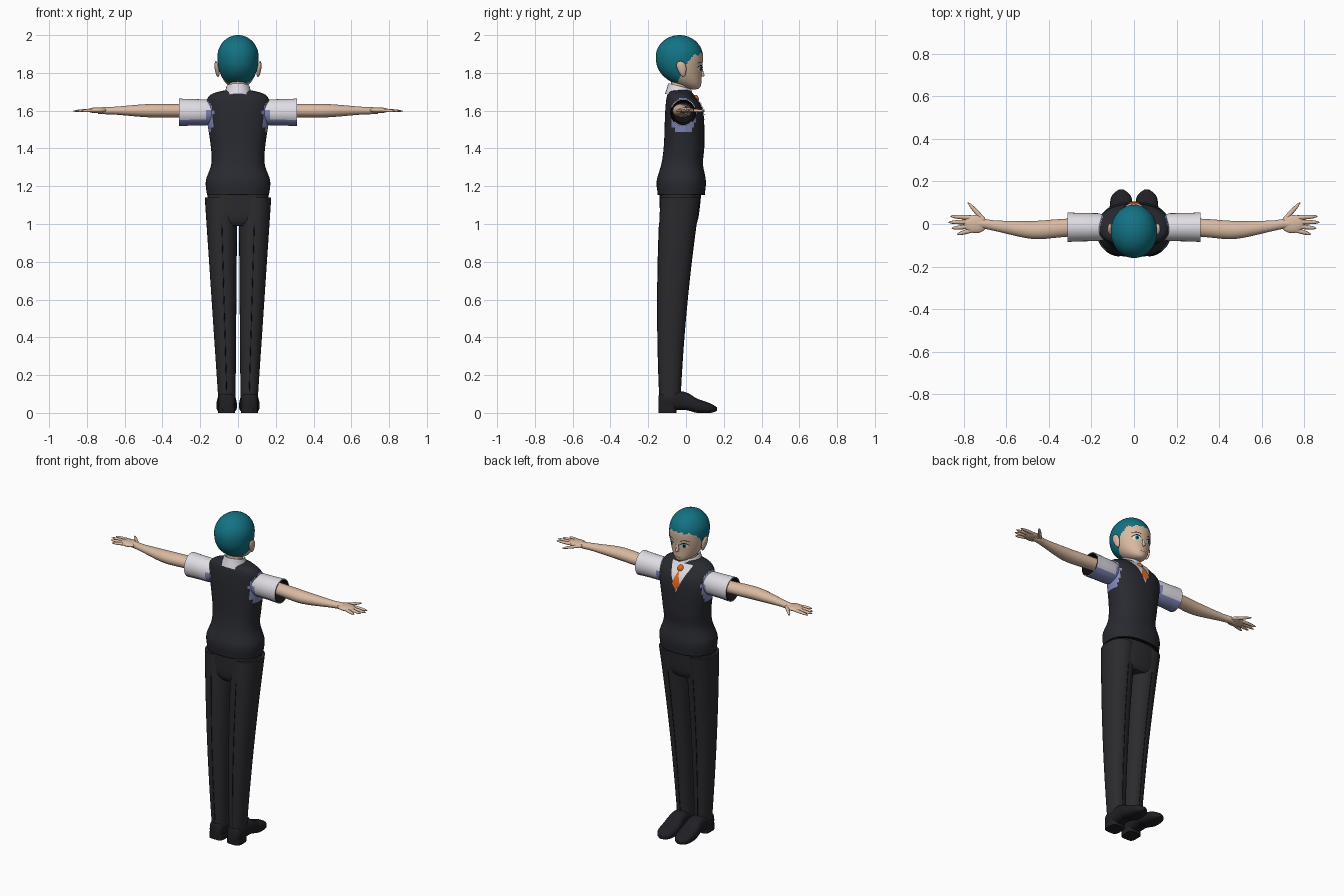
import bpy, bmesh, math
from mathutils import Vector
from mathutils.bvhtree import BVHTree

if "Cube" in bpy.data.objects:
    bpy.data.objects.remove(bpy.data.objects["Cube"], do_unlink=True)


def material(name, *rgb):
    mat = bpy.data.materials.new(name)
    mat.use_nodes = True
    mat.diffuse_color = (*rgb, 1)
    shader = mat.node_tree.nodes["Principled BSDF"]
    shader.inputs["Base Color"].default_value = (*rgb, 1)
    shader.inputs["Roughness"].default_value = .8
    return mat


TEAL = material("teal hair", .006, .17, .23)
SKIN = material("skin", .7, .49, .36)
SHIRT = material("white shirt", .74, .72, .77)
SHADE = material("lavender shirt", .22, .25, .5)
VEST = material("charcoal vest", .022, .023, .03)
CLOTH = material("dark trousers", .024, .023, .027)
LEATHER = material("black shoes", .014, .014, .018)
ORANGE = material("orange tie", .75, .15, .02)
BLACK = material("black line", .006, .005, .006)
WHITE = material("eye white", .8, .78, .76)


def finish(name, bm, mats, rule=None):
    bmesh.ops.recalc_face_normals(bm, faces=bm.faces)
    for face in bm.faces:
        if rule:
            face.material_index = rule(face.calc_center_median(), face.normal)
    mesh = bpy.data.meshes.new(name)
    bm.to_mesh(mesh)
    bm.free()
    for mat in mats:
        mesh.materials.append(mat)
    ob = bpy.data.objects.new(name, mesh)
    bpy.context.collection.objects.link(ob)
    bpy.ops.object.select_all(action="DESELECT")
    bpy.context.view_layer.objects.active = ob
    ob.select_set(True)
    bpy.ops.object.shade_smooth_by_angle(angle=math.radians(50))
    return ob


def ball(name, centre, size, mats, rule=None, shape=None, segments=24):
    """Ellipsoid, with an optional reshaping of the unit sphere."""
    bm = bmesh.new()
    bmesh.ops.create_uvsphere(bm, u_segments=segments, v_segments=segments, radius=1)
    for vert in bm.verts:
        p = shape(vert.co) if shape else vert.co
        vert.co = Vector(centre) + p * Vector(size)
    return finish(name, bm, mats, rule)


def smooth_rows(rows, steps):
    """Catmull-Rom interpolation of the section rows."""
    result, last = [], len(rows) - 1
    for i in range(last):
        near = [rows[max(0, min(last, i + d))] for d in (-1, 0, 1, 2)]
        for j in range(steps):
            t = j / steps
            result.append([b + t / 2 * (c - a + t * (2 * a - 5 * b + 4 * c - d + t * (3 * b - a - 3 * c + d)))
                           for a, b, c, d in zip(*near)])
    return result + [rows[last]]


AXES = {"x": lambda t, a, b: (t, a, b), "y": lambda t, a, b: (a, t, b), "z": lambda t, a, b: (a, b, t)}


def loft(name, rows, mats, axis="z", sides=24, steps=4, power=2, rule=None, caps=True, move=Vector):
    """Skin over oval sections: position on axis, two centres, two radii."""
    bm, rings = bmesh.new(), []
    bend = lambda v: math.copysign(abs(v) ** (2 / power), v)
    for t, a, b, ra, rb in smooth_rows(rows, steps):
        angles = [math.tau * i / sides for i in range(sides)]
        rings.append([bm.verts.new(move(Vector(AXES[axis](
            t, a + ra * bend(math.cos(w)), b + rb * bend(math.sin(w)))))) for w in angles])
    for low, high in zip(rings, rings[1:]):
        for i in range(sides):
            bm.faces.new((low[i - 1], low[i], high[i], high[i - 1]))
    if caps:
        bm.faces.new(rings[0])
        bm.faces.new(rings[-1])
    return finish(name, bm, mats, rule)


def surface(ob):
    mesh = ob.data
    return BVHTree.FromPolygons([v.co for v in mesh.vertices], [p.vertices for p in mesh.polygons])


def patch(name, target, mat, cx, cz, width, low, high, lift=.002, columns=16, cells=8):
    """Thin plate draped on the +y side of a target, between two edge functions."""
    bm, grid = bmesh.new(), []
    for i in range(columns + 1):
        u = 2 * i / columns - 1
        column = []
        for j in range(cells + 1):
            x, z = cx + width * u, cz + low(u) + (high(u) - low(u)) * j / cells
            hit = target.ray_cast(Vector((x, 1, z)), Vector((0, -1, 0)))[0]
            column.append(bm.verts.new((x, (hit.y if hit else 0) + lift, z)))
        grid.append(column)
    for p, q in zip(grid, grid[1:]):
        for j in range(cells):
            bm.faces.new((p[j], p[j + 1], q[j + 1], q[j]))
    finish(name, bm, [mat])


def oval(name, target, mat, cx, cz, width, height, lift):
    arc = lambda u: height * math.sqrt(1 - u * u)
    patch(name, target, mat, cx, cz, width, lambda u: -arc(u), arc, lift)


# Head with close-cropped hair
def head_shape(p):
    if p.z > 0:
        return p
    jaw = -p.z
    return Vector((p.x, p.y + .64 * jaw ** 3, p.z * 1.5))


def hairline(c, normal):
    if c.y > .035:
        edge = 1.89 + (c.y - .035) / 4 + .006 * math.sin(c.x * 170)
    elif c.y > -.045:
        edge = 1.845 + c.y * (1.2 if c.y > 0 else 2.2)
    else:
        edge = 1.74
    return c.z > edge


head = ball("head", (0, -.035, 1.885), (.109, .125, .115), [SKIN, TEAL], hairline, head_shape, 72)
face = surface(head)
ball("nose", (0, .085, 1.795), (.009, .02, .015), [SKIN],
     shape=lambda p: Vector((p.x, p.y * (1 - p.z) / 2, p.z if p.z < 0 else 3 * p.z)))
loft("neck", [(1.6, 0, -.035, .05, .05), (1.76, 0, -.03, .045, .05)], [SKIN])
patch("mouth", face, BLACK, 0, 1.747, .018, lambda u: -.001, lambda u: .001)


# Vest with shirt showing at the armholes
def armhole(c, normal):
    return abs(c.x) > .13 and math.hypot((c.y + .015) / .07, (c.z - 1.57) / .095) < 1


torso = [(1.16, -.025, .165, .125), (1.23, -.025, .17, .13), (1.32, -.02, .141, .11),
         (1.42, -.01, .145, .107), (1.6, -.01, .17, .1), (1.68, -.03, .15, .07), (1.71, -.03, .06, .05)]
vest = loft("vest", [(z, 0, y, rx, ry) for z, y, rx, ry in torso], [VEST, SHADE],
            sides=56, steps=8, power=2.3, rule=armhole)
chest = surface(vest)
loft("vest_hem_line", [(z, 0, -.025, .165, .125) for z in (1.154, 1.16)], [BLACK], sides=56, steps=1, power=2.3)

# Shirt front, collar and tie
patch("shirt_front", chest, SHIRT, 0, 1.535, .068, lambda u: .15 * abs(u), lambda u: .158, .004)
collar = [(1.67, .078), (1.71, .066), (1.73, .06), (1.72, .052), (1.68, .052)]
loft("shirt_collar", [(z, 0, -.033, r, r) for z, r in collar], [SHIRT], caps=False,
     move=lambda c: Vector((c.x, c.y, c.z - (c.y + .033) / 4)))
patch("tie_blade", chest, ORANGE, 0, 1.6, .028,
      lambda u: -.055 + .035 * abs(u), lambda u: .06 - .075 * abs(u), .009)
ball("tie_knot", (0, .05, 1.66), (.02, .018, .024), [ORANGE])

# Trouser seat
loft("trouser_seat", [(.99, 0, -.035, .1, .08), (1.03, 0, -.035, .16, .1), (1.17, 0, -.03, .16, .112)],
     [CLOTH], sides=40, power=2.4)


def leg_section(t):
    rx = .046 + .04 * t
    return .08 + 1.06 * t, rx + .013 - .009 * t, -.085 + .055 * t * t, rx, .055 + .05 * t


LEG = [leg_section(i / 16) for i in range(17)]
ARM = [(.22, -.01, .04), (.35, -.02, .043), (.48, -.028, .042), (.64, -.01, .026), (.7, 0, .023), (.74, 0, .02)]
SLEEVE = [(.13, .06), (.17, .069), (.25, .07), (.312, .073), (.312, .067), (.25, .055)]
SHOE = [(-.145, .03, .01, .09), (-.12, .044, .01, .11), (-.01, .048, .016, .112),
        (.06, .055, 0, .075), (.13, .046, 0, .05), (.163, .01, .01, .03)]


def sleeve_colour(c, normal):
    if abs(c.x) > .24 and math.hypot(c.y + .015, c.z - 1.59) < .067:
        return 2
    return normal.z < -.6 or (abs(c.x) < .19 and c.z < 1.6)


for side, s in (("left", 1), ("right", -1)):
    flip = lambda c: Vector((c.x * s, c.y, c.z))

    # Face details and ear
    oval(side + "_eye_white", face, WHITE, s * .043, 1.823, .021, .013, .002)
    oval(side + "_iris", face, TEAL, s * .042, 1.823, .01, .013, .0035)
    oval(side + "_pupil", face, BLACK, s * .042, 1.823, .005, .008, .005)
    patch(side + "_eyelash", face, BLACK, s * .044, 1.825, .025,
          lambda u: .012 - .012 * u * u, lambda u: .018 - .014 * u * u, .005)
    patch(side + "_eyebrow", face, BLACK, s * .046, 1.855, .025,
          lambda u: -.006 * u * u, lambda u: .004 - .007 * u * u, .003)
    ball(side + "_ear", (s * .111, -.022, 1.82), (.012, .024, .042), [SKIN],
         shape=lambda p: Vector((p.x + s * p.z / 2, p.y * (1 + p.z / 3) - p.z / 3, p.z)))

    # Rolled sleeve with a dark inside
    loft(side + "_sleeve", [(x, -.015, 1.591, r * .95, r) for x, r in SLEEVE], [SHIRT, SHADE, BLACK],
         axis="x", sides=32, steps=1, rule=sleeve_colour, move=flip)

    # Arm, palm and fingers
    loft(side + "_arm", [(x, y, 1.6, r, r * .83) for x, y, r in ARM], [SKIN], axis="x", move=flip)
    ball(side + "_palm", (s * .745, 0, 1.602), (.055, .043, .015), [SKIN])
    fingers = [("thumb", .7, .012, .782, .1)]
    for i, (finger, tip) in enumerate(zip(("index", "middle", "ring", "little"), (.863, .873, .858, .832))):
        fingers.append((finger, .765, .03 - .02 * i, tip, .036 - .028 * i))
    for finger, root, y, tip, tip_y in fingers:
        rows = []
        for i in range(9):
            t = i / 8
            r = .011 * math.sqrt(1.02 - t ** 3)
            wide = r * 1.5 if finger == "thumb" else r
            rows.append((root + (tip - root) * t, y + (tip_y - y) * t, 1.602 - .004 * t, wide, r * .8))
        loft(f"{side}_{finger}_finger", rows, [SKIN], axis="x", sides=10, steps=1, move=flip)

    # Trouser leg with pressed creases
    loft(side + "_trouser_leg", LEG, [CLOTH], sides=32, steps=1, power=2.2, move=flip)
    for place, d in (("front", 1), ("back", -1)):
        loft(f"{side}_{place}_crease", [(z, x, y + d * ry, .002, .002) for z, x, y, rx, ry in LEG[:-2]],
             [BLACK], sides=6, steps=1, move=flip)

    # Shoe and heel block
    loft(side + "_shoe", [(y, .06, (low + top) / 2, rx, (top - low) / 2) for y, rx, low, top in SHOE],
         [LEATHER], axis="y", power=2.7, move=flip)
    loft(side + "_shoe_heel", [(z, .06, -.098, .045, .047) for z in (0, .04)], [LEATHER],
         steps=1, power=4, move=flip)
